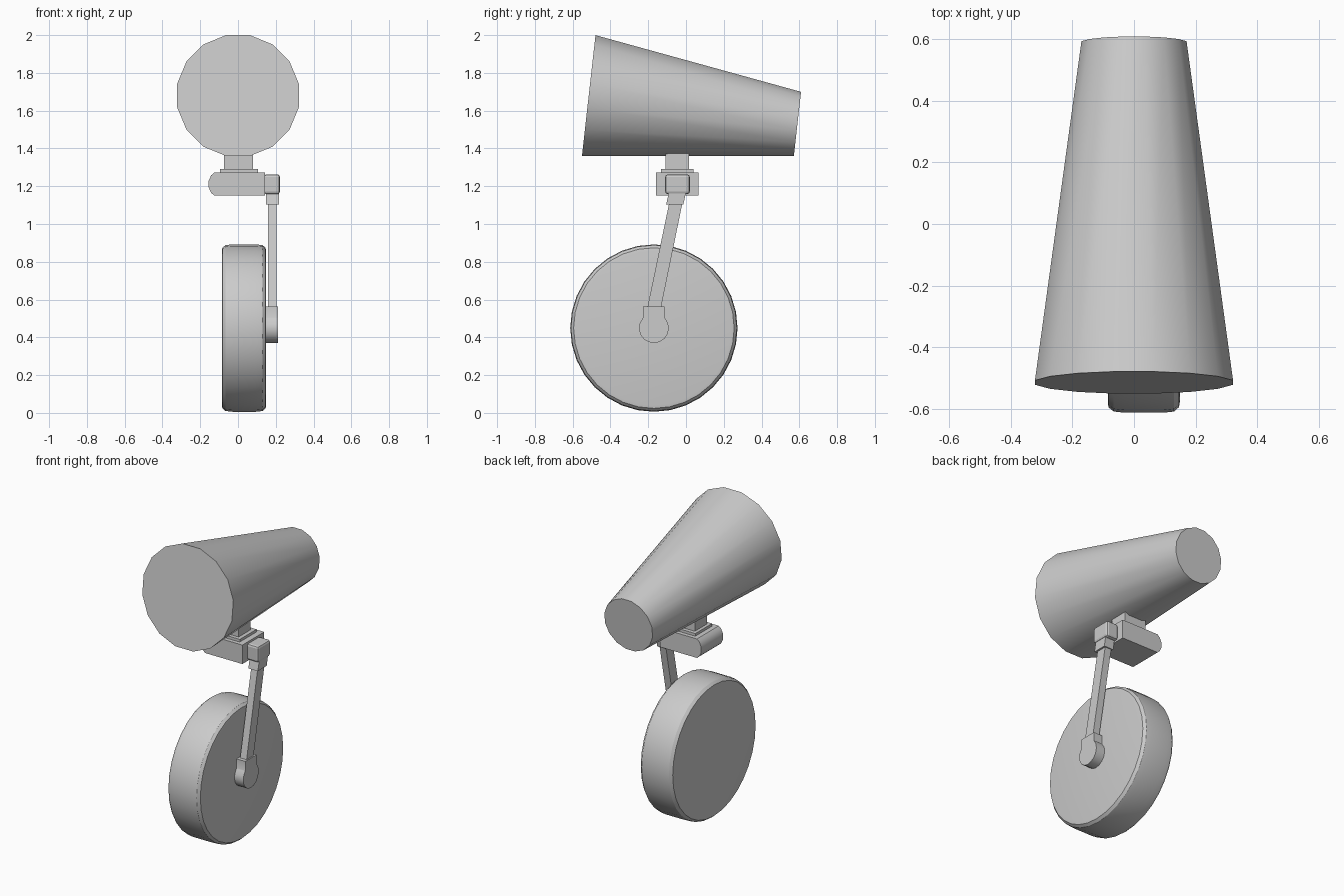
import bpy, bmesh, math
from mathutils import Vector

if "Cube" in bpy.data.objects:
    bpy.data.objects.remove(bpy.data.objects["Cube"])


def finish(bm, name, smooth=False):
    bmesh.ops.recalc_face_normals(bm, faces=bm.faces)
    me = bpy.data.meshes.new(name)
    bm.to_mesh(me)
    bm.free()
    ob = bpy.data.objects.new(name, me)
    bpy.context.collection.objects.link(ob)
    if smooth:
        bpy.ops.object.select_all(action='DESELECT')
        ob.select_set(True)
        bpy.context.view_layer.objects.active = ob
        bpy.ops.object.shade_smooth_by_angle(angle=math.radians(30))
    return ob


def loft(name, rings, smooth=False):
    """Skin a list of point rings and cap both ends."""
    bm = bmesh.new()
    vs = [[bm.verts.new(p) for p in ring] for ring in rings]
    n = len(vs[0])
    for a, b in zip(vs, vs[1:]):
        for i in range(n):
            j = (i + 1) % n
            bm.faces.new((a[i], a[j], b[j], b[i]))
    bm.faces.new(vs[0][::-1])
    bm.faces.new(vs[-1])
    return finish(bm, name, smooth)


def side_prism(name, x0, x1, profile, smooth=False):
    """Extrude a (y, z) profile along x."""
    return loft(name, [[(x, y, z) for y, z in profile] for x in (x0, x1)], smooth)


def box(name, x0, x1, y0, y1, z0, z1):
    return side_prism(name, x0, x1, [(y0, z0), (y1, z0), (y1, z1), (y0, z1)])


# Tapered engine-like body: 16 sides, flat facet on top and bottom
def body_ring(y, z, r, lean):
    up = Vector((0, math.sin(lean), math.cos(lean)))
    ring = []
    for i in range(16):
        a = 2 * math.pi * (i + 0.5) / 16
        ring.append(Vector((0, y, z)) + Vector((r * math.sin(a), 0, 0)) + up * r * math.cos(a))
    return ring


lean = math.radians(6.4)
loft("tapered_body", [body_ring(-0.515, 1.68, 0.328, lean),
                      body_ring(0.59, 1.53, 0.174, lean)], True)

# Wheel with softened rims
WY, WZ = -0.17, 0.449
rings = []
for x, r in [(-0.085, 0.408), (-0.083, 0.425), (-0.066, 0.439), (-0.03, 0.443),
             (0.095, 0.443), (0.13, 0.439), (0.146, 0.425), (0.149, 0.408)]:
    rings.append([(x, WY + r * math.sin(2 * math.pi * i / 32),
                   WZ + r * math.cos(2 * math.pi * i / 32)) for i in range(32)])
loft("wheel", rings, True)

# Hub: rounded bottom with a square socket for the strut
hub = [(-0.228, 0.563), (-0.228, 0.505)]
for i in range(13):
    a = math.radians(140 + 260 * i / 12 + 0)
    hub.append((WY + 0.079 * math.cos(a), WZ + 0.079 * math.sin(a)))
hub += [(-0.114, 0.505), (-0.114, 0.563)]
side_prism("wheel_hub", 0.14, 0.212, hub, True)

# Leaning strut and its collar
side_prism("strut", 0.158, 0.204,
           [(-0.206, 0.55), (-0.134, 0.55), (-0.013, 1.14), (-0.083, 1.14)])
side_prism("strut_collar", 0.148, 0.216,
           [(-0.105, 1.103), (-0.014, 1.103), (0.0, 1.17), (-0.09, 1.17)])

# Bevelled pivot at the top of the strut
pivot = box("pivot", 0.137, 0.222, -0.11, 0.02, 1.158, 1.263)
bev = pivot.modifiers.new("bevel", 'BEVEL')
bev.width = 0.014
bev.segments = 2

# Cross block with a rounded left end
block = [(0.142, 1.15), (0.142, 1.273), (-0.125, 1.273), (-0.142, 1.258), (-0.155, 1.23),
         (-0.155, 1.193), (-0.142, 1.165), (-0.125, 1.15)]
loft("cross_block", [[(x, y, z) for x, z in block] for y in (-0.158, 0.066)], True)

# Stepped mount joining the block to the body
box("mount_plate", -0.095, 0.105, -0.132, 0.04, 1.27, 1.29)
box("mount_post", -0.074, 0.08, -0.108, 0.015, 1.28, 1.373)
